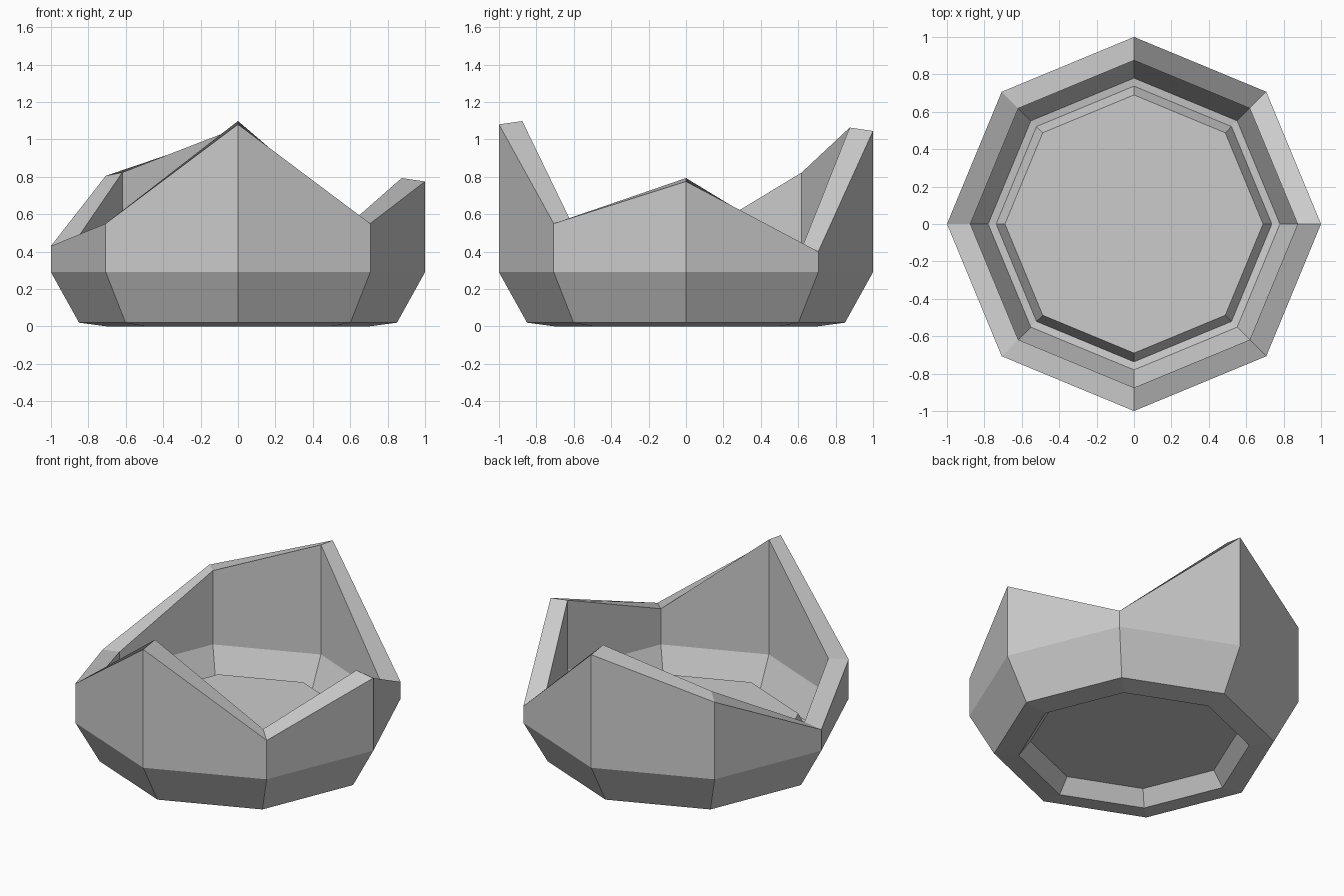
import bpy, bmesh
from math import cos, sin, pi

if "Cube" in bpy.data.objects:
    bpy.data.objects.remove(bpy.data.objects["Cube"])

SIDES = 8
# Rim height at each corner, counter-clockwise from +x
RIM = [0.775, 0.40, 1.045, 0.805, 0.43, 0.55, 1.08, 0.55]
# (radius, height) profiles; a height of None follows the jagged rim
OUTER = [(0.63, 0.095), (0.70, 0.0), (0.85, 0.02), (1.0, 0.29), (1.0, None)]
INNER = [(0.875, None), (0.875, 0.33), (0.78, 0.128), (0.737, 0.122), (0.69, 0.215)]


def ring(bm, radius, height, rim_lift):
    verts = []
    for i in range(SIDES):
        a = 2 * pi * i / SIDES
        z = RIM[i] + rim_lift if height is None else height
        verts.append(bm.verts.new((radius * cos(a), radius * sin(a), z)))
    return verts


bm = bmesh.new()
rings = [ring(bm, r, z, 0.0) for r, z in OUTER]
rings += [ring(bm, r, z, 0.018) for r, z in INNER]

# Walls, rim and stepped floor
for low, high in zip(rings, rings[1:]):
    for i in range(SIDES):
        j = (i + 1) % SIDES
        bm.faces.new((low[i], low[j], high[j], high[i]))

# Recessed underside and raised inner floor
bm.faces.new(rings[0][::-1])
bm.faces.new(rings[-1])
bmesh.ops.recalc_face_normals(bm, faces=bm.faces)

mesh = bpy.data.meshes.new("broken_bowl")
bm.to_mesh(mesh)
bm.free()
bowl = bpy.data.objects.new("broken_bowl", mesh)
bpy.context.collection.objects.link(bowl)
